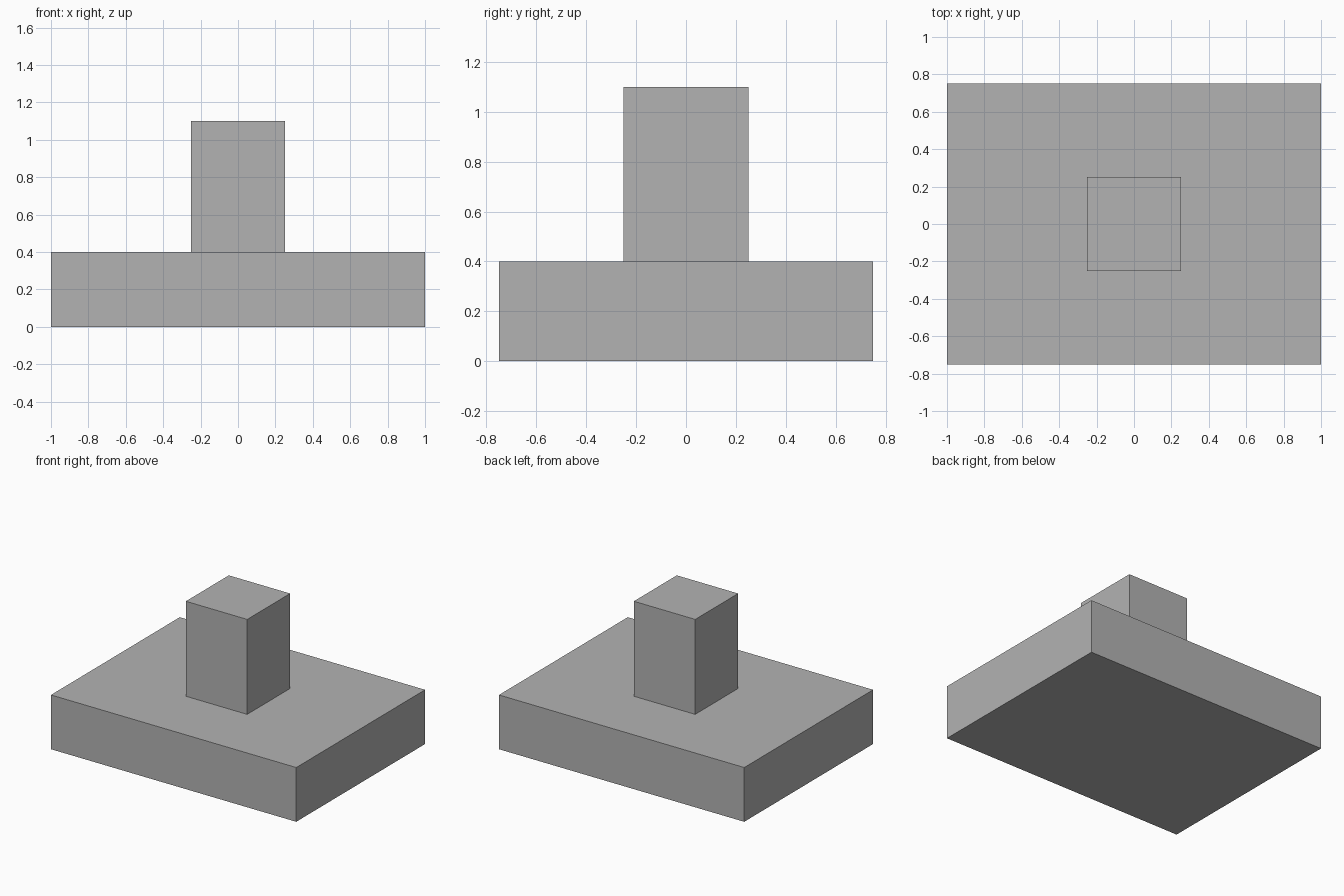
import bpy

default = bpy.data.objects.get("Cube")
if default:
    bpy.data.objects.remove(default, do_unlink=True)

# Single grey material
grey = bpy.data.materials.new("plain_grey")
grey.use_nodes = True
colour = (0.45, 0.45, 0.45, 1)
grey.diffuse_color = colour
grey.node_tree.nodes["Principled BSDF"].inputs["Base Color"].default_value = colour


def block(name, size, bottom):
    """Box centred on the z axis, standing at the given height."""
    bpy.ops.mesh.primitive_cube_add(size=1, location=(0, 0, bottom + size[2] / 2))
    obj = bpy.context.object
    obj.name = name
    obj.scale = size
    bpy.ops.object.transform_apply(location=False, rotation=False, scale=True)
    obj.data.materials.append(grey)
    return obj


# Wide slab with a square post on top
base_height = 0.4
block("base_slab", (2, 1.5, base_height), 0)
block("post", (0.5, 0.5, 0.7), base_height)
